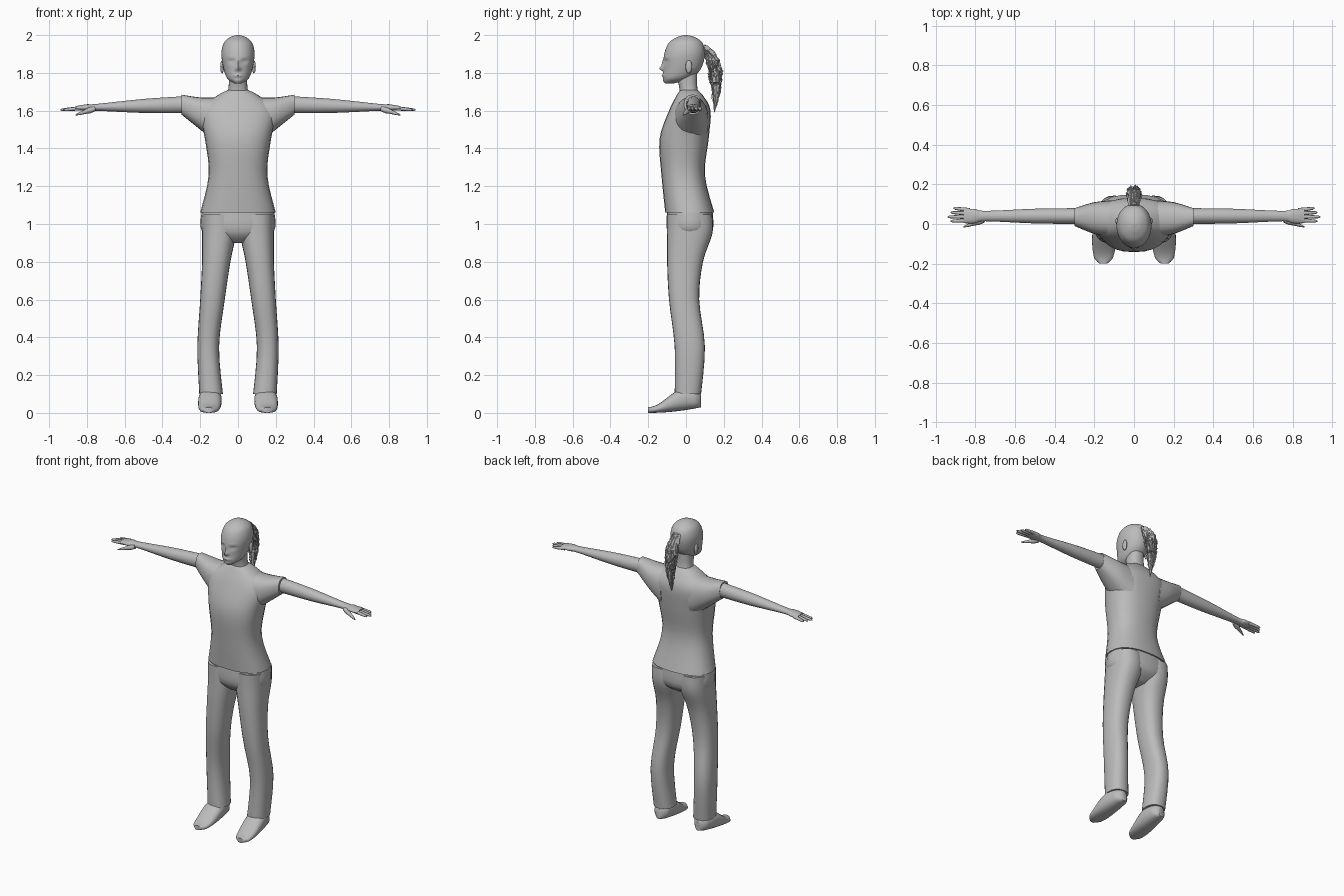
import bpy, bmesh, math, random
from math import cos, sin, pi, exp, copysign
from mathutils import Vector, Matrix

random.seed(4)
cube = bpy.data.objects.get("Cube")
if cube:
    bpy.data.objects.remove(cube, do_unlink=True)

grey = bpy.data.materials.new("plain_grey")
grey.use_nodes = True
colour = (0.5, 0.5, 0.5, 1)
grey.diffuse_color = colour
grey.node_tree.nodes["Principled BSDF"].inputs["Base Color"].default_value = colour


def finish(name, bm, mirror=False, sharp_angle=50):
    """Turn a bmesh into a shaded object, mirrored to the other side if asked."""
    bmesh.ops.recalc_face_normals(bm, faces=bm.faces)
    mesh = bpy.data.meshes.new(name)
    bm.to_mesh(mesh)
    bm.free()
    mesh.materials.append(grey)
    obj = bpy.data.objects.new(name, mesh)
    bpy.context.collection.objects.link(obj)
    bpy.ops.object.select_all(action="DESELECT")
    obj.select_set(True)
    bpy.context.view_layer.objects.active = obj
    bpy.ops.object.shade_smooth_by_angle(angle=math.radians(sharp_angle))
    if mirror:
        modifier = obj.modifiers.new("Mirror", "MIRROR")
        modifier.use_mirror_merge = False


def smooth_rows(rows, steps):
    """Insert rows along a smooth curve through the given rows."""
    result = []
    last = len(rows) - 1
    for i in range(last):
        before, start = rows[max(i - 1, 0)], rows[i]
        end, after = rows[i + 1], rows[min(i + 2, last)]
        for step in range(steps):
            t = step / steps
            row = []
            for a, b, c, d in zip(before, start, end, after):
                slope_in, slope_out = (c - a) / 2, (d - b) / 2
                bend = 3 * (c - b) - 2 * slope_in - slope_out
                twist = slope_in + slope_out - 2 * (c - b)
                row.append(b + t * (slope_in + t * (bend + t * twist)))
            result.append(row)
    result.append(rows[last])
    return result


def bridge(bm, rings):
    """Skin neighbouring rings and close both ends."""
    for ring, following in zip(rings, rings[1:]):
        for i in range(len(ring)):
            bm.faces.new((ring[i - 1], ring[i], following[i], following[i - 1]))
    bm.faces.new(rings[0])
    bm.faces.new(rings[-1])


def loft(axis, rows, sides=24, power=2.4, steps=4):
    """Rounded sections along an axis: position, then limits on the other two axes."""
    bm = bmesh.new()
    across, along = [k for k in range(3) if k != axis]
    rings = []
    for position, low, high, near, far in smooth_rows(rows, steps):
        ring = []
        for i in range(sides):
            c, s = cos(2 * pi * i / sides), sin(2 * pi * i / sides)
            point = Vector((position, position, position))
            point[across] = (low + high + (high - low) * copysign(abs(c) ** (2 / power), c)) / 2
            point[along] = (near + far + (far - near) * copysign(abs(s) ** (2 / power), s)) / 2
            ring.append(bm.verts.new(point))
        rings.append(ring)
    bridge(bm, rings)
    return bm


def centred(rows):
    """Rows of height, half width, front and back, balanced about the middle."""
    return [(z, -half, half, front, back) for z, half, front, back in rows]


def tube(bm, points, radii, sides=8):
    """Tapered tube through points."""
    rings = []
    for i, (point, radius) in enumerate(zip(points, radii)):
        direction = points[min(i + 1, len(points) - 1)] - points[max(i - 1, 0)]
        turn = direction.to_track_quat("Z", "Y")
        rings.append([])
        for k in range(sides):
            angle = 2 * pi * k / sides
            offset = turn @ Vector((cos(angle), sin(angle), 0))
            rings[-1].append(bm.verts.new(point + radius * offset))
    bridge(bm, rings)


# Shirt body, from hem to collar
finish("shirt_body", loft(2, centred([
    (1.06, .2, -.11, .15),
    (1.26, .155, -.13, .1),
    (1.45, .175, -.14, .12),
    (1.6, .2, -.09, .13),
    (1.68, .11, -.05, .09),
    (1.71, .05, -.03, .06)])))

# Sleeves
finish("shirt_sleeves", loft(0, [
    (.1, -.07, .12, 1.42, 1.67),
    (.2, -.05, .11, 1.5, 1.67),
    (.3, -.01, .08, 1.58, 1.685)]), mirror=True)

# Arms and palms: width and thickness about a gently falling line
arm_y = .04
arm_rows = []
for x, wide, thick in ((.28, .04, .045), (.5, .037, .037), (.75, .026, .018),
                       (.8, .036, .018), (.86, .036, .01)):
    arm_z = 1.64 - .03 * x
    arm_rows.append((x, arm_y - wide, arm_y + wide, arm_z - thick, arm_z + thick))
finish("arms", loft(0, arm_rows, power=2), mirror=True)

# Fingers and thumb
fingers = bmesh.new()
for k in range(4):
    root = Vector((.83, .07 - .017 * k, 1.613))
    tip = Vector((.94 - .015 * abs(k - 2), .08 - .022 * k, 1.604))
    tube(fingers, [root, root.lerp(tip, .6), root.lerp(tip, .9), tip], (.011, .009, .007, .003))
wrist, thumb_tip = Vector((.76, .02, 1.61)), Vector((.86, -.015, 1.577))
tube(fingers, [wrist.lerp(thumb_tip, t / 4) for t in range(5)], (.014, .016, .011, .008, .003))
finish("fingers", fingers, mirror=True)

# Trousers: hips and legs
finish("trouser_hips", loft(2, centred([
    (.9, .06, -.05, .07),
    (.96, .19, -.1, .14),
    (1.08, .19, -.1, .14)])), sharp_angle=70)
finish("trouser_legs", loft(2, [
    (.1, .08, .205, -.06, .08),
    (.35, .1, .215, -.06, .1),
    (.6, .07, .2, -.09, .07),
    (.8, .04, .19, -.1, .09),
    (.95, .01, .19, -.1, .14),
    (1.05, .01, .19, -.1, .14)]), mirror=True)

# Shoes: rounded in plan, rising from toe to ankle
shoe_rows = []
for i in range(13):
    t = i / 12
    half = .02 + .042 * sin(pi * t) ** .4
    centre = .155 - .012 * t
    top = .03 + .1 * sin(.7 * pi * t) ** 2
    shoe_rows.append((.28 * t - .2, centre - half, centre + half, .03 * t * t, top))
finish("shoes", loft(1, shoe_rows, steps=2), mirror=True)

# Neck
finish("neck", loft(2, centred([
    (1.66, .07, -.03, .08),
    (1.72, .05, -.035, .06),
    (1.82, .05, -.06, .06)])))

# Head
head = loft(2, centred([
    (1.745, .02, -.11, -.06),
    (1.77, .056, -.12, .02),
    (1.82, .076, -.118, .078),
    (1.9, .088, -.115, .1),
    (1.96, .074, -.09, .086),
    (1.99, .04, -.045, .045),
    (2, .007, -.007, .007)]), sides=48, power=2.1, steps=8)

# Face: soft bumps given by side offset, height, two spreads and depth
nose = (0, 1.823, .012, .012, .024)
nose_bridge = (0, 1.85, .008, .02, .01)
lips = (0, 1.786, .022, .008, .009)
chin = (0, 1.757, .02, .01, .004)
eye_socket = (.035, 1.862, .015, .01, -.01)
brow = (.035, 1.882, .025, .006, .004)
for vert in head.verts:
    if vert.co.y < 0:
        for side, height, spread_x, spread_z, depth in (nose, nose_bridge, lips, chin, eye_socket, brow):
            dx = (abs(vert.co.x) - side) / spread_x
            dz = (vert.co.z - height) / spread_z
            vert.co.y -= depth * exp(-dx * dx - dz * dz)
finish("head", head)

# Ears
ears = bmesh.new()
bmesh.ops.create_uvsphere(ears, u_segments=12, v_segments=8, radius=1, matrix=Matrix.LocRotScale(
    Vector((.084, .015, 1.832)), None, Vector((.01, .018, .035))))
finish("ears", ears, mirror=True)

# Ponytail: a tapering core wrapped in loose strands
spine, swell = [], []
for i in range(25):
    t = i / 24
    spine.append(Vector((0, .09 + .06 * (1 - (1 - t) ** 6) + .01 * sin(pi * t), 1.94 - .35 * t)))
    swell.append(.002 + .032 * sin(pi * (.1 + .9 * t) ** .8))
ponytail = bmesh.new()
tube(ponytail, spine, [.85 * radius for radius in swell])
strands = 22
for k in range(strands):
    angle = 2 * pi * k / strands
    outward = Vector((cos(angle), sin(angle), 0))
    count = random.randint(12, len(spine))
    points = [point + outward * radius * random.uniform(.75, 1.15)
              for point, radius in zip(spine[:count], swell)]
    tube(ponytail, points, [.007 * (1 - i / count) + .001 for i in range(count)], sides=4)
finish("ponytail", ponytail, sharp_angle=30)
